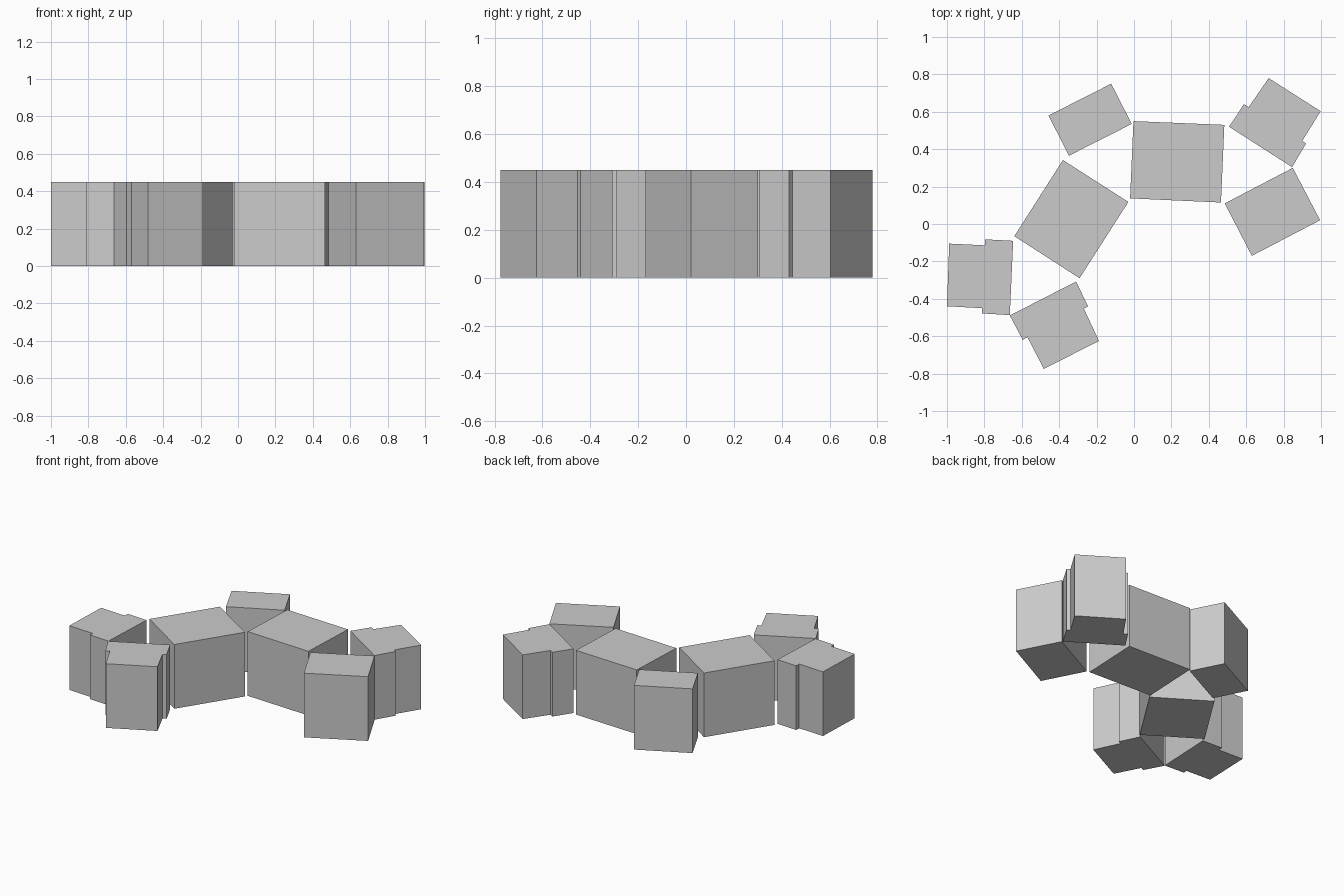
import bpy, bmesh

if "Cube" in bpy.data.objects:
    bpy.data.objects.remove(bpy.data.objects["Cube"])

HEIGHT = 0.45


def extrude_plan(name, outline):
    """Extrude a floor-plan outline straight up into a closed prism."""
    bm = bmesh.new()
    base = bm.faces.new([bm.verts.new((x, y, 0)) for x, y in outline])
    top = bmesh.ops.extrude_face_region(bm, geom=[base], use_keep_orig=True)
    verts = [v for v in top["geom"] if isinstance(v, bmesh.types.BMVert)]
    bmesh.ops.translate(bm, verts=verts, vec=(0, 0, HEIGHT))
    bmesh.ops.recalc_face_normals(bm, faces=bm.faces)
    mesh = bpy.data.meshes.new(name)
    bm.to_mesh(mesh)
    bm.free()
    obj = bpy.data.objects.new(name, mesh)
    bpy.context.collection.objects.link(obj)
    return obj


plans = {
    # two large central blocks
    "main_block_right": [(-0.003, 0.55), (0.483, 0.53), (0.465, 0.115), (-0.021, 0.137)],
    "main_block_left": [(-0.38, 0.342), (-0.03, 0.118), (-0.291, -0.29), (-0.64, -0.065)],
    # plain side blocks
    "side_block_back": [(-0.122, 0.75), (-0.012, 0.535), (-0.348, 0.365), (-0.457, 0.58)],
    "side_block_right": [(0.849, 0.30), (0.995, 0.02), (0.63, -0.17), (0.485, 0.11)],
    # end blocks with a wider stepped base
    "stepped_block_back_right": [(0.72, 0.78), (0.998, 0.603), (0.9, 0.445), (0.92, 0.43),
                                 (0.845, 0.304), (0.508, 0.52), (0.588, 0.641), (0.613, 0.625)],
    "stepped_block_left": [(-0.988, -0.105), (-0.798, -0.114), (-0.797, -0.082), (-0.646, -0.09),
                           (-0.664, -0.487), (-0.814, -0.478), (-0.812, -0.45), (-1.0, -0.44)],
    "stepped_block_front": [(-0.31, -0.308), (-0.245, -0.44), (-0.268, -0.453), (-0.187, -0.625),
                            (-0.482, -0.775), (-0.57, -0.605), (-0.595, -0.62), (-0.664, -0.489)],
}

for name, outline in plans.items():
    extrude_plan(name, outline)
